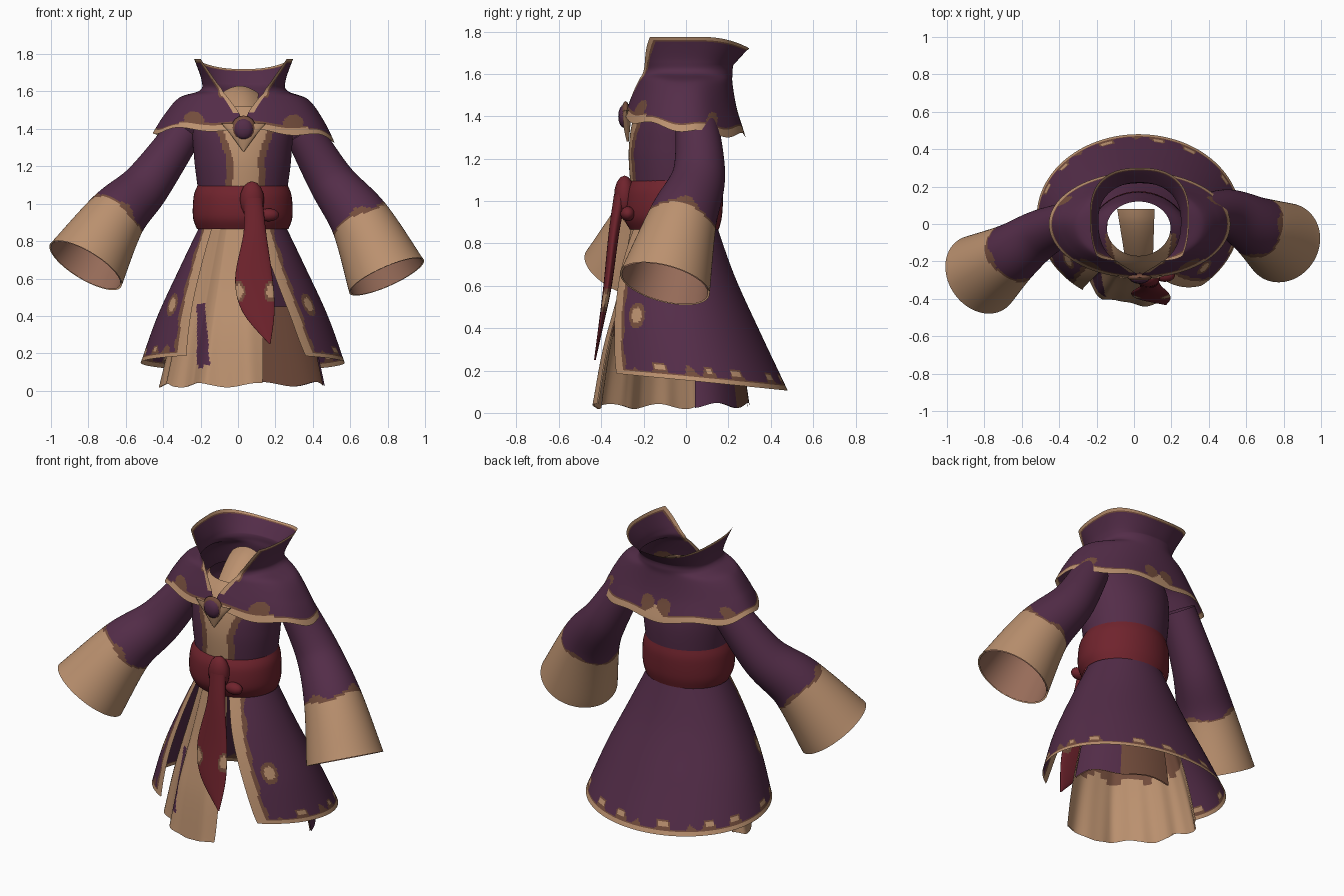
import bpy, bmesh
from math import sin, cos, pi, hypot
from mathutils import Vector

cube = bpy.data.objects.get("Cube")
if cube:
    bpy.data.objects.remove(cube, do_unlink=True)


def material(name, rgb):
    m = bpy.data.materials.new(name)
    m.use_nodes = True
    m.diffuse_color = (*rgb, 1)
    m.node_tree.nodes["Principled BSDF"].inputs["Base Color"].default_value = (*rgb, 1)
    return m


MATS = [material("purple cloth", (0.088, 0.026, 0.066)),
        material("tan cloth", (0.50, 0.285, 0.16)),
        material("brown trim", (0.175, 0.075, 0.046)),
        material("red sash", (0.16, 0.017, 0.026)),
        material("cuff lining", (0.31, 0.15, 0.1))]
PURPLE, TAN, BROWN, RED, LINING = range(5)


def lerp(a, b, f):
    return a + (b - a) * f


def spline(keys, v):
    """Smooth interpolation through evenly spaced key rows."""
    n = len(keys) - 1
    i = min(int(v * n), n - 1)
    f = v * n - i
    a, b, c, d = (keys[min(max(i + k, 0), n)] for k in (-1, 0, 1, 2))
    return [q + f / 2 * (r - p + f * (2 * p - 5 * q + 4 * r - s + f * (3 * (q - r) + s - p)))
            for p, q, r, s in zip(a, b, c, d)]


def loft(name, point, colour, nu, nv, closed=True, flip=False):
    """Sheet from point(u, v); colour is an index or a rule (u, v, centre)."""
    bm = bmesh.new()
    cols = nu if closed else nu + 1
    grid = [[bm.verts.new(point(i / nu, j / nv)) for i in range(cols)] for j in range(nv + 1)]
    for j in range(nv):
        for i in range(nu):
            k = (i + 1) % cols
            quad = [grid[j][i], grid[j + 1][i], grid[j + 1][k], grid[j][k]]
            f = bm.faces.new(quad[::-1] if flip else quad)
            f.smooth = True
            f.material_index = colour if isinstance(colour, int) else colour(
                (i + .5) / nu, (j + .5) / nv, f.calc_center_median())
    mesh = bpy.data.meshes.new(name)
    bm.to_mesh(mesh)
    bm.free()
    for m in MATS:
        mesh.materials.append(m)
    ob = bpy.data.objects.new(name, mesh)
    bpy.context.collection.objects.link(ob)
    return ob


def oval(t, z, cy, rx, front, back, power=1, cx=.025):
    """Point on an egg-shaped ring; t = 0 is the front, growing towards +x."""
    s, c = sin(t), cos(t)
    depth = front if c > 0 else back
    return Vector((cx + rx * (1 if s > 0 else -1) * abs(s) ** power,
                   cy - depth * (1 if c > 0 else -1) * abs(c) ** power, z))


# Torso with a tan front placket
TORSO = [(1.52, -.02, .17, .15, .14), (1.42, -.04, .26, .2, .18), (1.25, -.05, .26, .22, .22),
         (1.05, -.05, .235, .21, .21), (.87, -.05, .21, .19, .185)]


def torso_colour(u, v, p):
    d = abs(p.x - .04) - max(0, p.z - 1.25) * .35
    return PURPLE if p.y > -.05 or d > .105 else TAN if d < .068 else BROWN


loft("torso", lambda u, v: oval(u * 2 * pi, *spline(TORSO, v)), torso_colour, 160, 40)

# Undershirt flap behind the collar opening
loft("undershirt", lambda u, v: Vector((lerp(.01, .03, v) + (u - .5) * lerp(.2, .14, v),
     lerp(.08, -.23, v), lerp(1.63, 1.4, v ** 1.5) - .16 * (u - .5) ** 2)), TAN, 8, 8,
     closed=False)

# Capelet and standing collar in one sheet, open in a V
CAPE = [(1.775, .05, .265, .36, .25, .8, 1.0), (1.66, .02, .225, .265, .21, .85, .68),
        (1.605, .01, .235, .235, .21, .9, .46), (1.565, 0, .345, .23, .22, 1, .25),
        (1.47, 0, .425, .26, .24, 1, .06), (1.37, 0, .485, .29, .28, 1, .01)]


def cape_point(u, v):
    *ring, gap = spline(CAPE, v)
    t = lerp(gap, 2 * pi - gap, u)
    p = oval(t, *ring, cx=.03)
    c = cos(t)
    p.z += v ** 3 * (.04 * c - .015 - .04 * p.x + .012 * sin(7 * t + 1))
    p.z -= max(0, 1 - 4 * v) * .055 * max(0, -c) ** 2
    return p


def cape_colour(u, v, p):
    edge = min(u, 1 - u) * lerp(1.3, 2.4, v)
    hem, rim = (1 - v) * .6, v * .57
    back = abs(u - .5) * 2.4
    border = .05 if edge < .3 else .034
    if hem < border + max(0, .05 - back) or rim < .018 or (edge < .026 and v < .8):
        return TAN
    swirl = min(hypot(edge - .22, hem - .075), hypot(edge - .75, hem - .06) + .015,
                hypot(back - .045, hem - .08) + .015)
    if rim < .03 or swirl < .055 or (edge < .2 and hem < .065):
        return BROWN
    if (edge < .042 and v < .6) or hem < border + .013:
        return BROWN
    return PURPLE


loft("capelet_and_collar", cape_point, cape_colour, 260, 80, closed=False)

# Coat skirt, open at the front
COAT = [(.9, -.05, .22, .2, .19), (.66, -.03, .335, .31, .26), (.4, 0, .455, .4, .355),
        (.15, .04, .545, .47, .44)]


def coat_point(u, v):
    z, *ring = spline(COAT, v)
    t = lerp(lerp(.36, .67, v), 2 * pi - lerp(.78, .58, v), u)
    return oval(t, z + v * .045 * cos(t), *ring)


def coat_colour(u, v, p):
    edge, hem = min(u, 1 - u) * lerp(.9, 2.6, v), (1 - v) * .83
    w = sin(u * 70) + sin(u * 113 + 1)
    if edge < .055 or hem < .04:
        return TAN
    spot = hypot(edge - .15, (p.z - .46) * .75)
    if spot < .045:
        return TAN if spot < .028 else BROWN
    if w > .8 and .064 < hem < .092:
        return TAN
    if edge < .075 + .006 * sin(v * 30) or hem < .048 + .055 * min(1, max(0, w * 1.5)):
        return BROWN
    return PURPLE


loft("coat_skirt", coat_point, coat_colour, 260, 90, closed=False)

# Pleated tan underskirt on the front and the right side
UNDER = [(.93, -.05, .2, .2, .17), (.6, -.03, .315, .28, .22), (.3, -.01, .415, .375, .27),
         (.03, 0, .485, .43, .3)]


def under_point(u, v, inset=0):
    t = lerp(-1.9, lerp(.35, .22, v), u)
    z, cy, *radii = spline(UNDER, v)
    fold = 1 + v * (.025 * sin(11 * t + .5) + .006 * sin(25 * t))
    fold -= .1 * min(max((abs(t) - .4) * 4, 0), 1)
    return oval(t, z + v * .012 * sin(9 * t), cy, *(r * fold - inset for r in radii))


def under_colour(u, v, p):
    stripe = -.22 < p.x < lerp(-.15, -.18, (p.z - .13) / .37)
    return PURPLE if stripe and .13 < p.z < .46 and p.y < 0 else TAN


loft("front_underskirt", under_point, under_colour, 120, 40, closed=False)
loft("front_underskirt_lining", lambda u, v: under_point(u, v, .006),
     lambda u, v, p: BROWN if .38 < p.z - .02 * sin(u * 25) < .6 else TAN, 60, 30,
     closed=False, flip=True)


# Cloth hanging inside the back of the coat, purple on the left
def back_point(u, v, inset=0):
    t = lerp(1.62, 3.2, u)
    return oval(t, lerp(.45, .035, v) + .012 * v * sin(7 * t), .03, lerp(.35, .44, v) - inset,
                .3, lerp(.21, .27, v) - inset)


loft("back_underskirt", back_point, lambda u, v, p: PURPLE if u < .55 else BROWN, 28, 8,
     closed=False)
loft("back_underskirt_lining", lambda u, v: back_point(u, v, .008), BROWN, 28, 8,
     closed=False, flip=True)

# Bell sleeves: centre and radius along each arm
ARMS = {"right": [(-.29, .03, 1.38, .1), (-.49, -.05, 1.1, .13), (-.655, -.16, .925, .165),
                  (-.815, -.27, .67, .222)],
        "left": [(.35, .05, 1.38, .1), (.5, .06, 1.12, .125), (.66, -.02, .9, .165),
                 (.795, -.1, .61, .218)]}


def arm_point(keys, u, v, inset=0):
    *centre, r = spline(keys, v)
    along = Vector(spline(keys, min(v + .02, 1))[:3]) - Vector(spline(keys, min(v, .98) - .02)[:3])
    along.normalize()
    a = Vector((0, -1, 0))
    a = (a - along * a.dot(along)).normalized()
    b = a.cross(along)
    t = u * 2 * pi
    return Vector(centre) + (a * cos(t) + b * sin(t)) * (r - inset)


def sleeve_colour(u, v, p):
    start = .665 + .012 * sin(u * 2 * pi * 3)
    if v > start:
        return TAN
    return BROWN if v > start - .012 - .03 * max(0, sin(u * 2 * pi * 4 + 1)) else PURPLE


for side, keys in ARMS.items():
    loft(side + "_sleeve", lambda u, v: arm_point(keys, u, v), sleeve_colour, 96, 90)
    loft(side + "_cuff_lining", lambda u, v: arm_point(keys, u, lerp(.5, 1, v), .008), LINING,
         32, 10, flip=True)

# Waist sash
SASH = [(1.1, -.05, .24, .21, .215), (1.04, -.06, .262, .23, .235),
        (.93, -.06, .266, .235, .23), (.865, -.05, .245, .215, .205)]
loft("sash", lambda u, v: oval(u * 2 * pi, *spline(SASH, v)), RED, 48, 16)


# Flat tapering straps: centre, half width, half thickness
def strap(name, keys, colour):
    def point(u, v):
        x, y, z, wide, thick = spline(keys, v)
        return oval(u * 2 * pi, z, y, wide, thick, thick, cx=x)
    return loft(name, point, colour, 60, 60)


def tail_colour(u, v, p):
    spot = hypot(abs(p.x - .09) - .085, (p.z - .53) * .6)
    return TAN if spot < .022 else BROWN if spot < .034 else RED


strap("sash_tail", [(.08, -.31, 1.03, .05, .03), (.09, -.34, .85, .06, .025),
                    (.085, -.37, .6, .1, .02), (.11, -.4, .42, .085, .012),
                    (.17, -.43, .25, .004, .004)], tail_colour)
strap("collar_pendant", [(.03, -.28, 1.43, .12, .015), (.03, -.28, 1.37, .07, .018),
                         (.03, -.275, 1.28, .004, .005)], TAN)


# Rounded knots and clasp
def bead(name, centre, size, colour):
    def point(u, v):
        a = lerp(.02, pi - .02, v)
        return oval(u * 2 * pi, centre[2] + size[2] * cos(a), centre[1], size[0] * sin(a),
                    size[1] * sin(a), size[1] * sin(a), cx=centre[0])
    return loft(name, point, colour, 12, 8)


bead("sash_knot", (.075, -.29, 1.02), (.065, .05, .1), RED)
bead("sash_loop", (.165, -.275, .94), (.055, .035, .035), RED)
bead("clasp_setting", (.03, -.285, 1.405), (.066, .022, .066), BROWN)
bead("clasp", (.03, -.29, 1.4), (.054, .03, .056), PURPLE)
